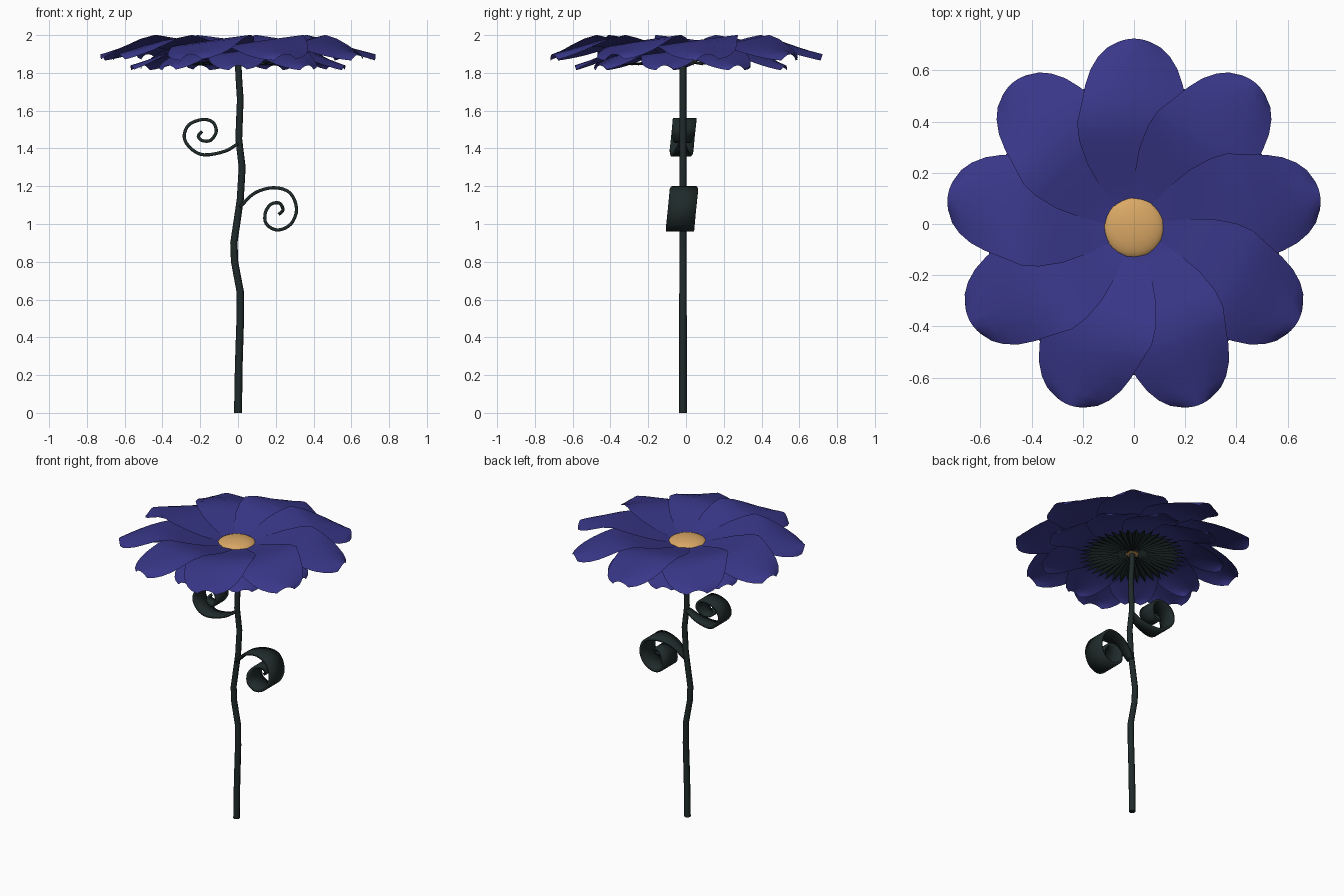
import bpy, bmesh, math
from mathutils import Vector, Matrix

if "Cube" in bpy.data.objects:
    bpy.data.objects.remove(bpy.data.objects["Cube"])

YC = -0.014  # the flower axis sits slightly forward


def material(name, rgb):
    m = bpy.data.materials.new(name)
    m.diffuse_color = (*rgb, 1)
    m.use_nodes = True
    m.node_tree.nodes["Principled BSDF"].inputs["Base Color"].default_value = m.diffuse_color
    return m


VIOLET = material("violet_petal", (0.040, 0.038, 0.250))
GREEN = material("dark_green", (0.014, 0.023, 0.023))
GOLD = material("golden_centre", (0.70, 0.39, 0.13))


def finish(bm, name, mat, angle=30, thickness=0, flip=False):
    me = bpy.data.meshes.new(name)
    bmesh.ops.recalc_face_normals(bm, faces=bm.faces)
    if flip and sum(f.normal.z * f.calc_area() for f in bm.faces) > 0:
        bmesh.ops.reverse_faces(bm, faces=bm.faces)
    bm.to_mesh(me)
    bm.free()
    ob = bpy.data.objects.new(name, me)
    bpy.context.collection.objects.link(ob)
    me.materials.append(mat)
    if thickness:
        s = ob.modifiers.new("thickness", 'SOLIDIFY')
        s.thickness = thickness
        s.offset = 0
    bpy.ops.object.select_all(action='DESELECT')
    ob.select_set(True)
    bpy.context.view_layer.objects.active = ob
    bpy.ops.object.shade_smooth_by_angle(angle=math.radians(angle))
    return ob


def grid(bm, rows, closed=False):
    """Skin rows of points with quads."""
    vs = [[bm.verts.new(p) for p in r] for r in rows]
    n = len(rows[0])
    for a, b in zip(vs, vs[1:]):
        for i in range(n if closed else n - 1):
            j = (i + 1) % n
            bm.faces.new((a[i], a[j], b[j], b[i]))
    return vs


def smooth_path(pts, steps=4):
    """Catmull-Rom through the points."""
    p = [Vector(q) for q in pts]
    p = [2 * p[0] - p[1]] + p + [2 * p[-1] - p[-2]]
    out = []
    for i in range(1, len(p) - 2):
        a, b, c, d = p[i - 1:i + 3]
        for k in range(steps):
            t = k / steps
            out.append(0.5 * (2 * b + (c - a) * t + (2 * a - 5 * b + 4 * c - d) * t * t
                              + (3 * b - a - 3 * c + d) * t ** 3))
    return out + [p[-2]]


# Petals: (distance out, half width, height), rolled so one edge overlaps its neighbour
PETAL = [(0.03, 0.035, 0.0), (0.09, 0.08, 0.008), (0.17, 0.137, 0.026), (0.25, 0.183, 0.048),
         (0.34, 0.214, 0.070), (0.42, 0.222, 0.086), (0.50, 0.204, 0.076), (0.57, 0.190, 0.058),
         (0.63, 0.170, 0.040), (0.68, 0.140, 0.027), (0.715, 0.105, 0.018), (0.738, 0.060, 0.012)]
COLS = [-1, -0.7, -0.35, 0, 0.35, 0.7, 1]


def petal_ring(name, scale, base, start, roll, tilt):
    for k in range(9):
        turn = Matrix.Rotation(math.radians(start + 40 * k), 4, 'Z')
        rows = []
        for u, w, h in PETAL:
            lift = roll * w * (1 - max(0, u - 0.48) * 2.5)   # roll fades towards the tip
            droop = max(0, u - 0.4) * 0.09
            rows.append([Matrix.Translation((0, YC, base)) @ turn @ Vector(
                (scale * (u - 0.012 * c * c * (u > 0.4)), scale * w * c,
                 scale * (h - tilt * u + lift * c - droop * c * c))) for c in COLS])
        bm = bmesh.new()
        grid(bm, rows)
        finish(bm, f"{name}_{k + 1}", VIOLET, 30, flip=True)


petal_ring("upper_petal", 1.0, 1.887, 10, 0.135, 0)
petal_ring("lower_petal", 0.78, 1.868, 30, 0.11, 0.065)

# Golden centre: flattened dome
bm = bmesh.new()
bmesh.ops.create_uvsphere(bm, u_segments=32, v_segments=16, radius=1)
for v in bm.verts:
    v.co = Vector((v.co.x * 0.120, v.co.y * 0.120 + YC, 1.893 + v.co.z * 0.038))
finish(bm, "flower_centre", GOLD, 60)

# Sepals: pleated ring of narrow pointed blades under the petals
bm = bmesh.new()
N = 40
rows = []
for r_tip, z_tip, r_gap, z_gap in [(0.015, 1.858, 0.015, 1.858), (0.15, 1.850, 0.15, 1.860),
                                   (0.26, 1.844, 0.255, 1.855), (0.34, 1.840, 0.26, 1.855)]:
    row = []
    for i in range(2 * N):
        r, z = (r_tip, z_tip) if i % 2 == 0 else (r_gap, z_gap)
        a = math.pi * i / N
        row.append((r * math.cos(a), r * math.sin(a) + YC, z))
    rows.append(row)
grid(bm, rows, closed=True)
finish(bm, "sepals", GREEN, 20)

# Stem: swaying eight-sided tube
stem = [(0, 0), (0.004, 0.25), (0.012, 0.5), (0.012, 0.64), (-0.018, 0.8), (-0.022, 0.9),
        (0.012, 1.13), (0.022, 1.30), (0.004, 1.45), (0.012, 1.66), (0.004, 1.78), (0, 1.87)]
bm = bmesh.new()
rows = []
for x, z in stem:
    r = 0.021 - 0.002 * z
    rows.append([(x + r * math.cos(math.pi * i / 4), YC - 0.002 + r * math.sin(math.pi * i / 4), z)
                 for i in range(8)])
vs = grid(bm, rows, closed=True)
bm.faces.new(vs[0])
bm.faces.new(vs[-1])
finish(bm, "stem", GREEN, 50)


# Leaves: ribbons curled into spirals, tapered at both ends
def curled_leaf(name, path, width):
    pts = smooth_path([(x, YC - 0.006, z) for x, z in path])
    n = len(pts) - 1
    rows = []
    for i, p in enumerate(pts):
        t = i / n
        w = width * (0.3 + 0.7 * min(1, t / 0.22)) * min(1, 0.05 + (1 - t) / 0.35)
        skew = 0.1 * (p.z - path[0][1])
        rows.append([p + Vector((0, skew + s * w / 2, 0)) for s in (-1, 0, 1)])
    bm = bmesh.new()
    grid(bm, rows)
    finish(bm, name, GREEN, 40, 0.017)


curled_leaf("lower_leaf", [(0.01, 1.09), (0.09, 1.165), (0.19, 1.192), (0.275, 1.165),
                           (0.31, 1.08), (0.28, 1.0), (0.21, 0.968), (0.15, 1.0),
                           (0.145, 1.06), (0.175, 1.105), (0.22, 1.11), (0.238, 1.075),
                           (0.215, 1.05)], 0.15)
curled_leaf("upper_leaf", [(0.0, 1.425), (-0.07, 1.385), (-0.18, 1.366), (-0.25, 1.40),
                           (-0.285, 1.46), (-0.26, 1.525), (-0.19, 1.553), (-0.135, 1.54),
                           (-0.115, 1.49), (-0.145, 1.443), (-0.19, 1.442), (-0.21, 1.465),
                           (-0.19, 1.49)], 0.125)
